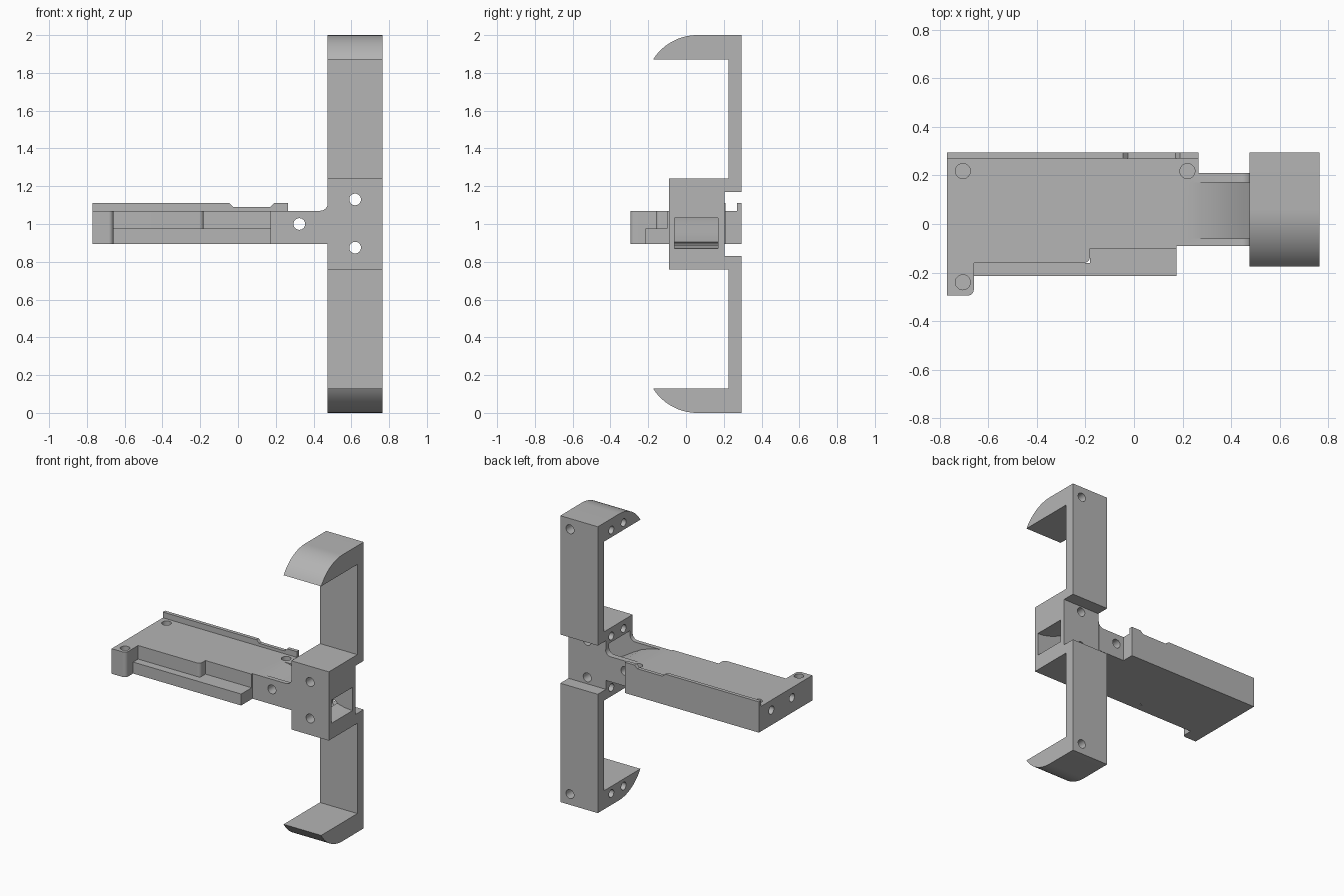
import bpy
import bmesh
from math import sin, cos, radians
from mathutils import Vector

cube = bpy.data.objects.get("Cube")
if cube:
    bpy.data.objects.remove(cube, do_unlink=True)

grey = bpy.data.materials.new("plain grey")
colour = (0.46, 0.46, 0.46, 1)
grey.diffuse_color = colour
grey.use_nodes = True
for node in grey.node_tree.nodes:
    if node.type == 'BSDF_PRINCIPLED':
        node.inputs["Base Color"].default_value = colour


def arc(cx, cy, r, start, end, steps=10):
    """Points on a circle, angles in degrees."""
    angles = [radians(start + (end - start) * i / steps) for i in range(steps + 1)]
    return [(cx + r * cos(a), cy + r * sin(a)) for a in angles]


def prism(name, outline, axis, low, high):
    """Extrude a flat outline along an axis, from low to high."""
    place = {'x': lambda a, b, d: (d, a, b),
             'y': lambda a, b, d: (a, d, b),
             'z': lambda a, b, d: (a, b, d)}[axis]
    bm = bmesh.new()
    face = bm.faces.new([bm.verts.new(place(a, b, low)) for a, b in outline])
    grown = bmesh.ops.extrude_face_region(bm, geom=[face])
    moved = [v for v in grown["geom"] if isinstance(v, bmesh.types.BMVert)]
    bmesh.ops.translate(bm, verts=moved, vec=Vector(place(0, 0, high - low)))
    bmesh.ops.recalc_face_normals(bm, faces=bm.faces)
    mesh = bpy.data.meshes.new(name)
    bm.to_mesh(mesh)
    bm.free()
    mesh.materials.append(grey)
    obj = bpy.data.objects.new(name, mesh)
    bpy.context.collection.objects.link(obj)
    return obj


def hole(a, b, axis, low, high, r=0.031):
    return prism("hole_cutter", arc(a, b, r, 0, 345, 23), axis, low, high)


def cut(obj, cutters):
    bpy.context.view_layer.objects.active = obj
    for cutter in cutters:
        mod = obj.modifiers.new("cut", 'BOOLEAN')
        mod.operation = 'DIFFERENCE'
        mod.solver = 'EXACT'
        mod.object = cutter
        bpy.ops.object.modifier_apply(modifier=mod.name)


# Clamp: central block with two hooked arms, symmetric about mid height
half = [(0.205, 1.17), (0.295, 1.17), (0.295, 2.0)]
half += arc(0.06, 1.723, 0.277, 90, 148, 14)
half += [(0.225, 1.87), (0.225, 1.24), (-0.09, 1.24)]
clamp = prism("clamp", half + [(y, 2 - z) for y, z in reversed(half)], 'x', 0.475, 0.765)

# Neck with a fillet against the block
neck = prism("neck", [(0.175, 0.895), (0.475, 0.895)] + arc(0.435, 1.11, 0.04, 0, -90)
             + [(0.175, 1.07)], 'y', -0.09, 0.21)

# Base plate with a corner tab and a rounded step along its front edge
plate = prism("plate", [(-0.77, 0.295), (-0.77, -0.295)]
              + arc(-0.685, -0.27, 0.025, -90, 0)
              + [(-0.66, -0.16)] + arc(-0.205, -0.137, 0.023, -90, 0)
              + [(-0.182, -0.1), (0.175, -0.1), (0.175, 0.21), (0.265, 0.21),
                 (0.265, 0.295)], 'z', 0.895, 1.07)

# Low ledge in front of the plate
ledge = prism("front_ledge", [(-0.66, -0.215), (0.175, -0.215), (0.175, -0.1),
                              (-0.182, -0.1), (-0.182, -0.16), (-0.66, -0.16)],
              'z', 0.895, 0.975)

# Raised rim along the back, with a shallow dip
rim = prism("back_rim", [(-0.77, 1.07), (0.265, 1.07), (0.265, 1.11), (0.19, 1.11),
                         (0.17, 1.09), (-0.025, 1.09), (-0.045, 1.11), (-0.77, 1.11)],
            'y', 0.27, 0.295)

# Curved channel from the neck top through the block
channel = prism("channel_cutter",
                [(0.2, 1.075), (0.27, 1.065), (0.33, 1.05), (0.39, 1.028), (0.45, 0.995),
                 (0.52, 0.952), (0.58, 0.918), (0.64, 0.892), (0.7, 0.876), (0.8, 0.866),
                 (0.8, 1.03), (0.72, 1.034), (0.64, 1.055), (0.56, 1.09), (0.48, 1.135),
                 (0.4, 1.18), (0.2, 1.18)], 'y', -0.06, 0.17)

# Screw holes
block_holes = [hole(0.62, z, 'y', -0.2, 0.4) for z in (0.875, 1.13)]
arm_holes = [hole(0.69, z, 'y', 0.12, 0.4) for z in (0.075, 1.925)]
side_holes = [hole(y, z, 'x', 0.4, 0.58, 0.027)
              for y in (0.01, 0.145) for z in (0.08, 0.82, 1.18, 1.92)]
end_holes = [hole(y, 1.0, 'x', -0.9, -0.65, 0.028) for y in (-0.07, 0.157)]
top_holes = [hole(x, y, 'z', 0.96, 1.2)
             for x, y in ((-0.705, 0.218), (-0.705, -0.24), (0.22, 0.218))]
neck_hole = hole(0.325, 1.0, 'y', -0.2, 0.4)

cut(clamp, [channel] + block_holes + arm_holes + side_holes)
cut(neck, [channel, neck_hole, top_holes[-1]])
cut(plate, end_holes + top_holes)

for cutter in [channel, neck_hole] + block_holes + arm_holes + side_holes + end_holes + top_holes:
    bpy.data.objects.remove(cutter, do_unlink=True)

# Smooth curved faces, crisp edges
bpy.ops.object.select_all(action='DESELECT')
for part in (clamp, neck, plate, ledge, rim):
    part.select_set(True)
bpy.context.view_layer.objects.active = clamp
bpy.ops.object.shade_smooth_by_angle(angle=radians(25))
